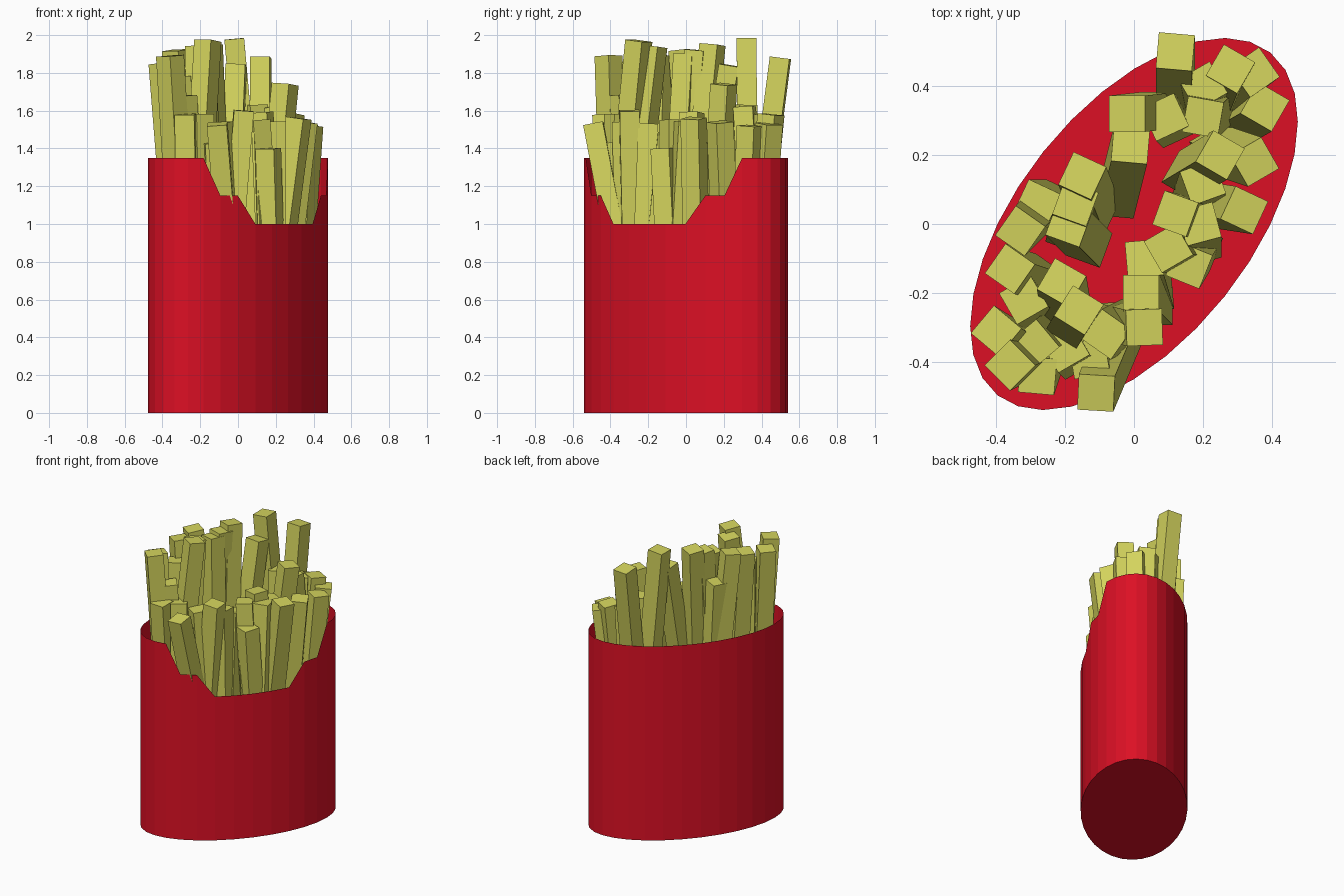
import bpy, bmesh, math
from mathutils import Vector, Matrix


def material(name, rgb):
    m = bpy.data.materials.new(name)
    m.diffuse_color = (*rgb, 1)
    return m


RED = material("carton red", (0.72, 0.005, 0.018))
YELLOW = material("potato yellow", (0.66, 0.66, 0.11))


def finish(name, bm, mat):
    mesh = bpy.data.meshes.new(name)
    bm.to_mesh(mesh)
    bm.free()
    mesh.materials.append(mat)
    ob = bpy.data.objects.new(name, mesh)
    bpy.context.collection.objects.link(ob)
    return ob


# Carton: open oval tube with a stepped dip in the front of its rim
SIDES, LONG, SHORT, TURN = 32, 0.6355, 0.3366, math.radians(51.5)


def rim_height(i):
    step = abs(i - 8)
    return 1.0 if step <= 2 else 1.15 if step <= 4 else 1.35


bm = bmesh.new()
spin = Matrix.Rotation(TURN, 3, 'Z')
low, high = [], []
for i in range(SIDES):
    a = 2 * math.pi * i / SIDES
    p = spin @ Vector((LONG * math.cos(a), -SHORT * math.sin(a), 0))
    low.append(bm.verts.new(p))
    high.append(bm.verts.new(p + Vector((0, 0, rim_height(i)))))
for i in range(SIDES):
    j = (i + 1) % SIDES
    bm.faces.new((low[j], low[i], high[i], high[j]))
bm.faces.new(low)
bmesh.ops.recalc_face_normals(bm, faces=bm.faces)
finish("carton", bm, RED)


# Fry: square stick from a tilted base to its top
def fry(name, x, y, z, turn, dx, dy, width=0.105, length=1.0):
    top = Vector((x, y, z - 0.02))
    axis = Vector((-dx, -dy, 1)).normalized()
    rot = Vector((0, 0, 1)).rotation_difference(axis).to_matrix().to_4x4()
    bm = bmesh.new()
    bmesh.ops.create_cube(bm, size=1, matrix=(
        Matrix.Translation(top - axis * length / 2) @ rot
        @ Matrix.Rotation(math.radians(turn), 4, 'Z')
        @ Matrix.Diagonal((width, width, length, 1))))
    finish(name, bm, YELLOW)


# Tall back row: x, y, top height, turn, base offset x and y
back_row = [
    (0.12, 0.50, 1.90, -5, 0.00, -0.13),
    (-0.02, 0.32, 2.00, 0, 0.09, 0.01),
    (-0.01, 0.23, 1.86, -5, -0.04, -0.16),
    (-0.15, 0.14, 1.97, -25, 0.04, -0.10),
    (-0.17, 0.06, 1.94, -20, -0.02, -0.08),
    (-0.19, 0.00, 1.92, -20, 0.06, -0.06),
    (-0.33, -0.02, 1.94, -35, 0.07, 0.07),
    (-0.36, -0.13, 1.91, -35, 0.09, -0.03),
    (-0.21, -0.17, 1.96, -30, 0.02, -0.12),
    (-0.16, -0.25, 1.99, -32, -0.06, -0.10),
    (-0.40, -0.31, 1.87, 50, 0.08, -0.05),
    (-0.36, -0.41, 1.91, 45, 0.06, 0.03),
]
# Short front row
front_row = [
    (0.25, 0.20, 1.76, -30, -0.10, -0.06),
    (0.20, 0.31, 1.64, -10, 0.05, 0.05),
    (0.28, 0.45, 1.60, -30, -0.04, -0.10),
    (0.35, 0.44, 1.55, 35, -0.09, -0.07),
    (0.38, 0.34, 1.54, -30, -0.07, -0.04),
    (0.35, 0.18, 1.56, 30, -0.12, 0.04),
    (0.32, 0.04, 1.58, -25, -0.13, 0.02),
    (0.20, 0.12, 1.55, 20, -0.02, -0.06),
    (0.12, 0.03, 1.61, -20, 0.08, -0.02),
    (0.19, 0.00, 1.56, 15, 0.00, -0.06),
    (0.10, -0.07, 1.57, 30, 0.07, 0.00),
    (0.16, -0.12, 1.42, -22, 0.03, 0.05),
    (0.03, -0.10, 1.50, 5, 0.03, -0.10),
    (0.02, -0.20, 1.55, 0, 0.04, -0.04),
    (0.03, -0.30, 1.62, 2, -0.08, 0.02),
    (-0.08, -0.32, 1.56, -35, 0.06, 0.03),
    (-0.11, -0.49, 1.55, -3, 0.08, 0.19),
    (-0.13, -0.39, 1.45, 10, 0.03, 0.08),
]
# Filler fries tucked between the rows and at the ends
filler = [
    (-0.28, -0.44, 1.60, -5, 0.02, 0.06),
    (-0.29, -0.35, 1.70, 40, 0.06, 0.05),
    (-0.20, -0.36, 1.60, 30, 0.02, -0.02),
    (-0.32, -0.22, 1.80, 30, 0.03, -0.03),
    (-0.28, 0.06, 1.75, -25, 0.05, 0.00),
    (0.09, 0.31, 1.65, 25, 0.02, -0.02),
    (0.20, 0.40, 1.60, 30, -0.02, -0.05),
]
for label, row in (("back_fry", back_row), ("front_fry", front_row),
                   ("filler_fry", filler)):
    for n, spec in enumerate(row, 1):
        fry(f"{label}_{n}", *spec)
